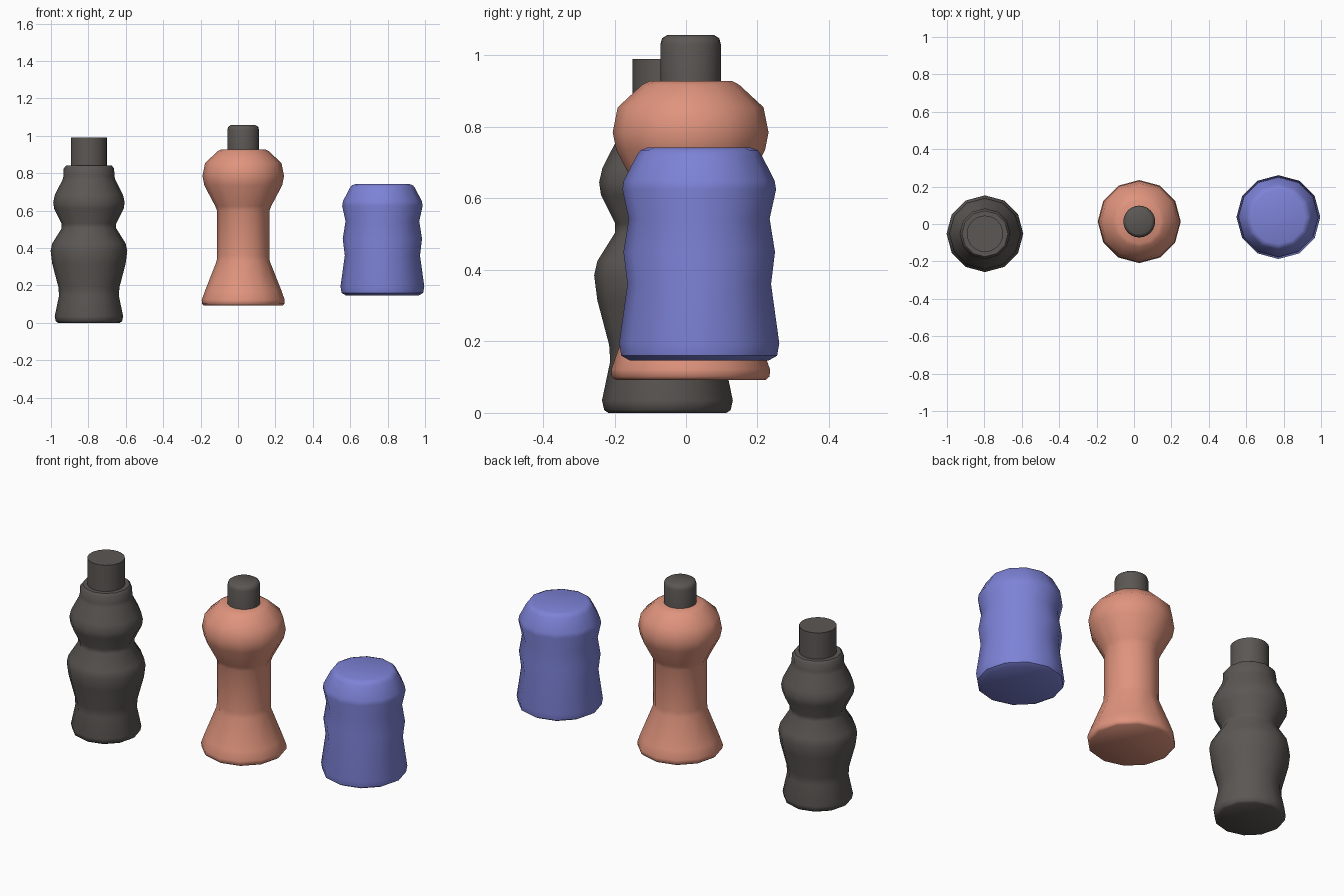
import bpy, bmesh, math

if "Cube" in bpy.data.objects:
    bpy.data.objects.remove(bpy.data.objects["Cube"])


def material(name, rgb):
    m = bpy.data.materials.new(name)
    m.diffuse_color = (*rgb, 1.0)
    m.use_nodes = True
    m.node_tree.nodes["Principled BSDF"].inputs["Base Color"].default_value = m.diffuse_color
    return m


grey = material("dark grey", (0.105, 0.095, 0.088))
salmon = material("salmon", (0.74, 0.295, 0.205))
blue = material("periwinkle blue", (0.205, 0.225, 0.68))


def lathe(name, centre, profile, sides, mat, angle=50):
    """Closed solid of revolution from (radius, height) pairs, bottom to top."""
    bm = bmesh.new()
    rings = []
    for r, z in profile:
        rings.append([bm.verts.new((r * math.cos(2 * math.pi * i / sides),
                                    r * math.sin(2 * math.pi * i / sides), z))
                      for i in range(sides)])
    for low, high in zip(rings, rings[1:]):
        for i in range(sides):
            j = (i + 1) % sides
            bm.faces.new((low[i], low[j], high[j], high[i]))
    bm.faces.new(rings[0][::-1])
    bm.faces.new(rings[-1])
    mesh = bpy.data.meshes.new(name)
    bm.to_mesh(mesh)
    bm.free()
    mesh.materials.append(mat)
    ob = bpy.data.objects.new(name, mesh)
    ob.location = (*centre, 0)
    bpy.context.collection.objects.link(ob)
    bpy.ops.object.select_all(action='DESELECT')
    ob.select_set(True)
    bpy.context.view_layer.objects.active = ob
    bpy.ops.object.shade_smooth_by_angle(angle=math.radians(angle))
    return ob


# Left bottle: wavy dark body with a plain neck
left = (-0.797, -0.052)
lathe("left_bottle_body", left, [
    (0.165, 0.0), (0.177, 0.008), (0.183, 0.035), (0.160, 0.145), (0.163, 0.19),
    (0.196, 0.315), (0.205, 0.385), (0.196, 0.425), (0.146, 0.505), (0.146, 0.53),
    (0.186, 0.61), (0.191, 0.645), (0.182, 0.685), (0.141, 0.765), (0.136, 0.785),
    (0.135, 0.825), (0.123, 0.84)], 12, grey)
lathe("left_bottle_neck", left, [(0.097, 0.80), (0.097, 0.99)], 24, grey)

# Middle bottle: waisted salmon body with a rounded cap
middle = (0.028, 0.013)
lathe("middle_bottle_body", middle, [
    (0.210, 0.092), (0.221, 0.102), (0.222, 0.122), (0.205, 0.17), (0.142, 0.33),
    (0.140, 0.36), (0.140, 0.60), (0.150, 0.625), (0.208, 0.735), (0.218, 0.785),
    (0.204, 0.855), (0.136, 0.918), (0.117, 0.928)], 12, salmon)
lathe("middle_bottle_cap", middle, [
    (0.085, 0.90), (0.085, 1.03), (0.080, 1.048), (0.066, 1.057)], 24, grey)

# Right bottle: short blue body with gentle ridges
right = (0.772, 0.037)
lathe("right_bottle_body", right, [
    (0.195, 0.147), (0.218, 0.160), (0.224, 0.195), (0.201, 0.36), (0.212, 0.45),
    (0.197, 0.543), (0.215, 0.625), (0.211, 0.65), (0.175, 0.72), (0.164, 0.735),
    (0.145, 0.742)], 12, blue)
